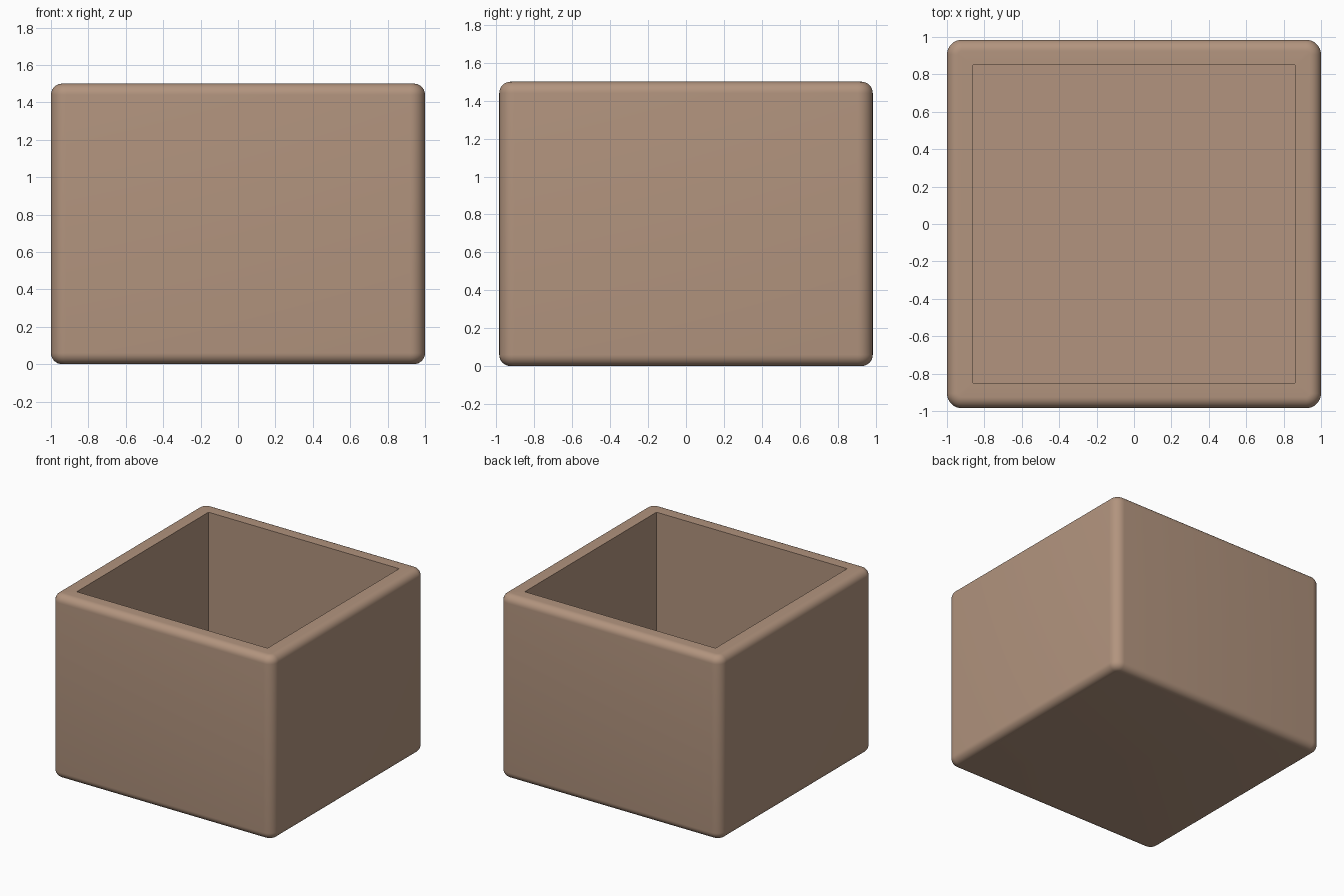
import bpy, bmesh, math

if "Cube" in bpy.data.objects:
    bpy.data.objects.remove(bpy.data.objects["Cube"])

HX, HY, H = 1.0, 0.985, 1.5      # outer half sizes and height
R, B, SEG = 0.08, 0.06, 8        # upright corner radius, rim/base rounding
INX, INY, FLOOR = 0.862, 0.85, 0.13

bm = bmesh.new()


def ring(hx, hy, r, z):
    """Rounded rectangle loop of vertices."""
    verts = []
    for q, (sx, sy) in enumerate(((1, 1), (-1, 1), (-1, -1), (1, -1))):
        for i in range(SEG + 1):
            a = math.radians(90 * (q + i / SEG))
            verts.append(bm.verts.new((sx * (hx - r) + r * math.cos(a),
                                       sy * (hy - r) + r * math.sin(a), z)))
    return verts


# Outer shell: rounded base edge, walls, rounded top edge
rings = []
for base, start in ((B, -90), (H - B, 0)):
    for i in range(SEG + 1):
        a = math.radians(start + 90 * i / SEG)
        inset = B * (1 - math.cos(a))
        rings.append(ring(HX - inset, HY - inset, R - inset, base + B * math.sin(a)))

# Sharp-cornered cavity
rings.append(ring(INX, INY, 0, H))
rings.append(ring(INX, INY, 0, FLOOR))

for lo, hi in zip(rings, rings[1:]):
    n = len(lo)
    for i in range(n):
        j = (i + 1) % n
        bm.faces.new((lo[i], lo[j], hi[j], hi[i]))
bm.faces.new(rings[0][::-1])
bm.faces.new(rings[-1])
bmesh.ops.remove_doubles(bm, verts=bm.verts[:], dist=1e-5)
bmesh.ops.recalc_face_normals(bm, faces=bm.faces[:])

mesh = bpy.data.meshes.new("planter_box")
bm.to_mesh(mesh)
bm.free()
box = bpy.data.objects.new("planter_box", mesh)
bpy.context.collection.objects.link(box)

# Single clay colour
clay = bpy.data.materials.new("clay brown")
clay.diffuse_color = (0.445, 0.296, 0.209, 1)
clay.use_nodes = True
clay.node_tree.nodes["Principled BSDF"].inputs["Base Color"].default_value = clay.diffuse_color
mesh.materials.append(clay)

bpy.context.view_layer.objects.active = box
box.select_set(True)
bpy.ops.object.shade_smooth_by_angle(angle=math.radians(30))
